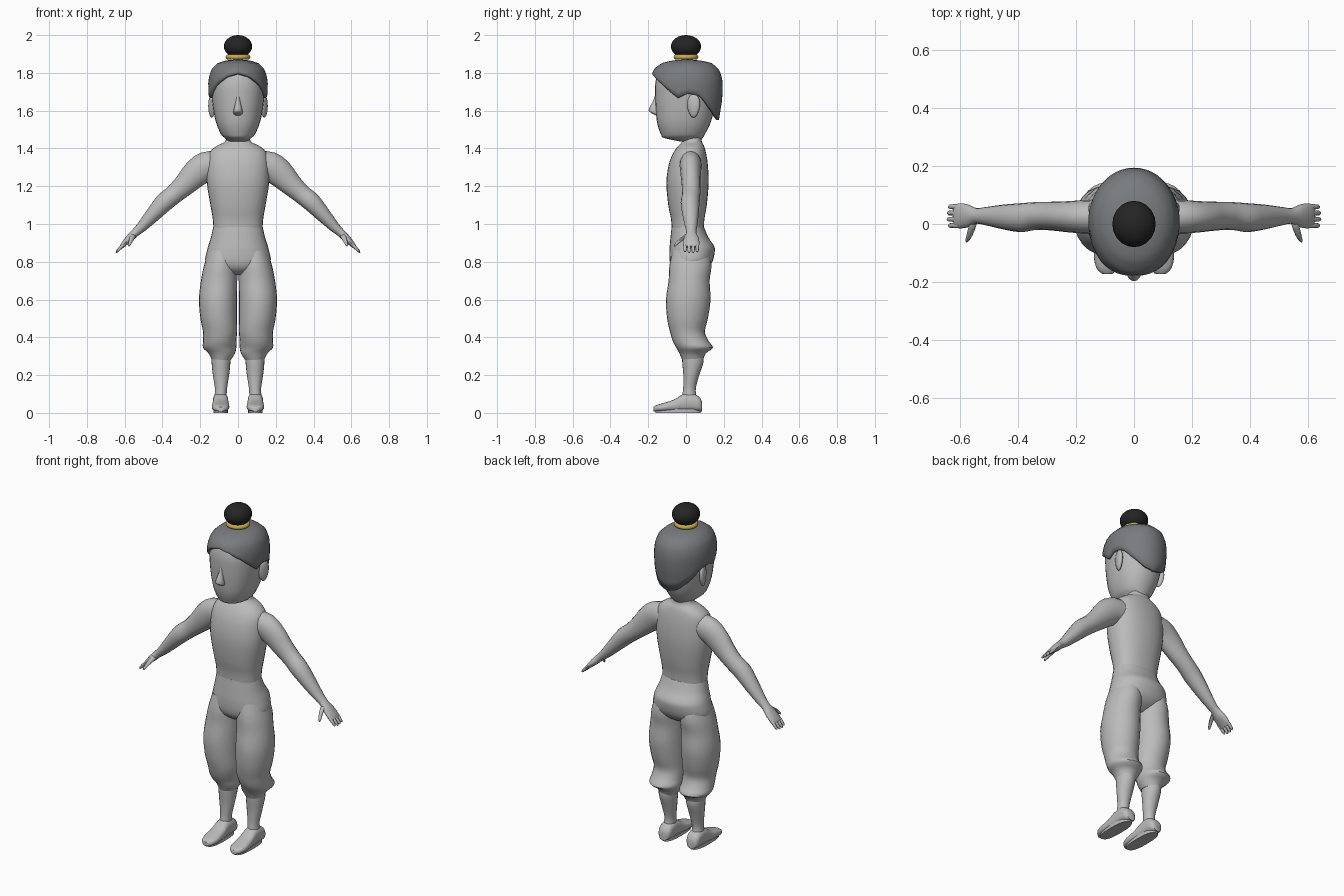
import bpy, bmesh, math
from mathutils import Vector

cube = bpy.data.objects.get("Cube")
if cube:
    bpy.data.objects.remove(cube)


def material(name, rgb):
    m = bpy.data.materials.new(name)
    m.use_nodes = True
    m.diffuse_color = (*rgb, 1)
    m.node_tree.nodes["Principled BSDF"].inputs["Base Color"].default_value = (*rgb, 1)
    return m


BODY = material("body grey", (0.5, 0.5, 0.5))
HAIR = material("hair slate", (0.19, 0.2, 0.21))
BUN = material("bun black", (0.018, 0.018, 0.018))
GOLD = material("band gold", (0.6, 0.42, 0.08))


def finish(bm, name, mat, mirror=False, angle=50):
    bmesh.ops.recalc_face_normals(bm, faces=bm.faces)
    mesh = bpy.data.meshes.new(name)
    bm.to_mesh(mesh)
    bm.free()
    mesh.materials.append(mat)
    ob = bpy.data.objects.new(name, mesh)
    bpy.context.collection.objects.link(ob)
    bpy.ops.object.select_all(action='DESELECT')
    ob.select_set(True)
    bpy.context.view_layer.objects.active = ob
    bpy.ops.object.shade_smooth_by_angle(angle=math.radians(angle))
    if mirror:
        ob.modifiers.new("Mirror", 'MIRROR')
    return ob


def refine(rows, k=3):
    """Smooth extra rows between the given ones."""
    out = []
    for i in range(len(rows) - 1):
        a, b, c, d = (rows[max(0, min(len(rows) - 1, i + j))] for j in (-1, 0, 1, 2))
        for s in range(k):
            t = s / k
            out.append([q + t / 2 * (r - p + t * (2 * p - 5 * q + 4 * r - w + t * (3 * (q - r) + w - p)))
                        for p, q, r, w in zip(a, b, c, d)])
    return out + [list(rows[-1])]


def loft(name, rings, mat=BODY, mirror=False, n=20, power=2.0):
    """Skin a tube through rings of (centre, half axis, half axis)."""
    bm = bmesh.new()
    loops = []
    for c, u, v in rings:
        loop = []
        for i in range(n):
            a = 2 * math.pi * i / n
            cu, cv = (math.copysign(abs(f) ** (2 / power), f) for f in (math.cos(a), math.sin(a)))
            loop.append(bm.verts.new(c + u * cu + v * cv))
        loops.append(loop)
    for p, q in zip(loops, loops[1:]):
        for i in range(n):
            j = (i + 1) % n
            bm.faces.new((p[i], p[j], q[j], q[i]))
    bm.faces.new(loops[0])
    bm.faces.new(loops[-1])
    return finish(bm, name, mat, mirror)


def upright(name, rows, x=False, **kw):
    """Rows of (z, front y, back y, half width[, centre x])."""
    rings = [(Vector((r[4] if x else 0, (r[1] + r[2]) / 2, r[0])),
              Vector((r[3], 0, 0)), Vector((0, (r[2] - r[1]) / 2, 0))) for r in refine(rows)]
    return loft(name, rings, mirror=x, **kw)


def limb(name, rows, n=16, k=3):
    """Rows of (x, y, z, half thickness, half breadth) along a sloping path."""
    rows = refine(rows, k)
    rings = []
    for i, (x, y, z, h, w) in enumerate(rows):
        p, q = rows[max(i - 1, 0)], rows[min(i + 1, len(rows) - 1)]
        d = Vector((q[0] - p[0], 0, q[2] - p[2])).normalized()
        rings.append((Vector((x, y, z)), Vector((-d.z, 0, d.x)) * h, Vector((0, w, 0))))
    return loft(name, rings, mirror=True, n=n)


# Torso and neck
upright("torso", [(1.5, -.02, .08, .058), (1.44, -.02, .083, .066), (1.415, -.04, .095, .11),
                  (1.38, -.065, .105, .15), (1.32, -.09, .115, .163), (1.22, -.104, .12, .165),
                  (1.1, -.094, .11, .146), (1.03, -.08, .098, .134), (.975, -.075, .094, .13)],
        power=2.3, n=28)

# Hips and baggy trouser legs
upright("hips", [(.985, -.076, .095, .131), (.93, -.082, .118, .143), (.89, -.086, .145, .156),
                 (.86, -.088, .153, .164), (.8, -.086, .14, .173), (.76, -.07, .11, .13),
                 (.73, -.03, .06, .06)], power=2.2, n=28)
upright("trouser_leg", [(.86, -.07, .12, .07, .085), (.78, -.088, .135, .088, .092),
                        (.7, -.092, .125, .096, .1), (.6, -.106, .13, .101, .106),
                        (.5, -.1, .116, .097, .102), (.43, -.085, .1, .09, .095),
                        (.38, -.07, .12, .088, .097), (.345, -.052, .143, .088, .097),
                        (.315, -.035, .105, .07, .086), (.28, -.02, .09, .05, .088)], x=True, n=24)
upright("lower_leg", [(.32, -.02, .09, .05, .09), (.27, -.02, .093, .05, .09),
                      (.2, -.014, .07, .043, .09), (.13, -.015, .052, .032, .09),
                      (.09, -.02, .055, .032, .092), (.05, -.02, .06, .03, .092)], x=True)

# Feet, lofted from heel to toe
foot = refine([(.086, .058, .024), (.07, .085, .038), (.03, .105, .041), (-.015, .1, .041),
               (-.06, .072, .044), (-.12, .052, .046), (-.155, .042, .036), (-.172, .032, .018)])
loft("foot", [(Vector((.092, y, .008 + (h - .008) / 2)), Vector((w, 0, 0)), Vector((0, 0, (h - .008) / 2)))
              for y, h, w in foot], mirror=True, power=2.6)
loft("sole", [(Vector((.092, -.042, z)), Vector((.038, 0, 0)), Vector((0, .12, 0)))
              for z in (0, .02)], mirror=True, power=2.6)

# Arm running into a flat palm
limb("arm", [(.1, .025, 1.315, .07, .06), (.17, .025, 1.305, .077, .058), (.225, .025, 1.265, .073, .054),
             (.28, .027, 1.21, .06, .05), (.335, .028, 1.16, .051, .048), (.39, .022, 1.115, .05, .05),
             (.45, .024, 1.05, .04, .043), (.51, .027, .985, .028, .032), (.545, .028, .953, .022, .027),
             (.575, .028, .923, .02, .04), (.605, .028, .893, .014, .043), (.618, .028, .878, .01, .038)])
for i, label in enumerate(("index", "middle", "ring", "little")):
    y = -.005 + .0215 * i
    tip = .004 if i in (1, 2) else 0
    limb(label + "_finger", [(.6, y, .897, .009, .01), (.622, y, .875, .009, .009),
                             (.636 + tip, y, .859 - tip, .007, .008),
                             (.641 + tip, y, .852 - tip, .003, .004)], n=8, k=1)
limb("thumb", [(.553, .012, .943, .014, .02), (.562, -.018, .923, .013, .016),
               (.57, -.04, .905, .01, .012), (.576, -.054, .89, .007, .008),
               (.579, -.06, .882, .003, .004)], n=8, k=2)

# Head, nose and ears
upright("head", [(1.437, -.03, .075, .05), (1.455, -.115, .088, .07), (1.475, -.133, .1, .09),
                 (1.53, -.152, .128, .114), (1.6, -.16, .148, .13), (1.68, -.164, .163, .14),
                 (1.75, -.162, .168, .141), (1.81, -.14, .14, .115), (1.84, -.08, .08, .06)],
        power=2.2, n=28)
upright("nose", [(1.68, -.165, -.14, .01), (1.65, -.175, -.14, .012), (1.605, -.198, -.14, .023),
                 (1.588, -.185, -.14, .025), (1.575, -.16, -.14, .015)], n=12)
bm = bmesh.new()
bmesh.ops.create_uvsphere(bm, u_segments=16, v_segments=10, radius=1)
for v in bm.verts:
    x, y, z = v.co
    v.co = (.139 + .017 * x + .008 * y, .04 + .034 * y * (1 + .2 * z), 1.625 + .062 * z)
finish(bm, "ear", BODY, mirror=True)


# Hair cap with a swept hairline that varies around the head
def interp(table, t):
    for (a, p), (b, q) in zip(table, table[1:]):
        if t <= b:
            return p + (q - p) * (t - a) / (b - a)
    return table[-1][1]


HAIRLINE = [(0, 1.8), (22, 1.785), (45, 1.745), (75, 1.667), (90, 1.69), (110, 1.68),
            (130, 1.62), (155, 1.565), (180, 1.55)]
SWELL = [(0, 0), (.006, .4), (.02, .68), (.05, .88), (.09, .97), (.13, 1), (.21, .985), (.322, .89)]
TOP, SEG, STEPS = 1.872, 48, 12
bm = bmesh.new()
crown = bm.verts.new((0, .008, TOP))
columns = []
for i in range(SEG):
    deg = 360 * i / SEG
    a = math.radians(deg)
    drop = TOP - interp(HAIRLINE, min(deg, 360 - deg))
    column = []
    for s in range(1, STEPS + 1):
        d = drop * (s / STEPS) ** 2
        r = interp(SWELL, d)
        depth = .2 if math.cos(a) > 0 else .187
        column.append(bm.verts.new((.158 * r * math.sin(a), .008 - depth * r * math.cos(a), TOP - d)))
    columns.append(column)
for i, p in enumerate(columns):
    q = columns[(i + 1) % SEG]
    bm.faces.new((crown, p[0], q[0]))
    for s in range(STEPS - 1):
        bm.faces.new((p[s], p[s + 1], q[s + 1], q[s]))
hair = finish(bm, "hair_cap", HAIR)
shell = hair.modifiers.new("Thickness", 'SOLIDIFY')
shell.thickness = .018
shell.offset = -1

# Top knot and its band
bm = bmesh.new()
bmesh.ops.create_uvsphere(bm, u_segments=20, v_segments=12, radius=1)
for v in bm.verts:
    v.co = (v.co.x * .075, v.co.y * .08, 1.94 + v.co.z * .06)
finish(bm, "hair_bun", BUN)
bpy.ops.mesh.primitive_torus_add(major_segments=28, minor_segments=10, major_radius=.053,
                                 minor_radius=.013, location=(0, 0, 1.884))
band = bpy.context.object
band.name = "bun_band"
band.data.materials.append(GOLD)
bpy.ops.object.shade_smooth_by_angle(angle=math.radians(50))
